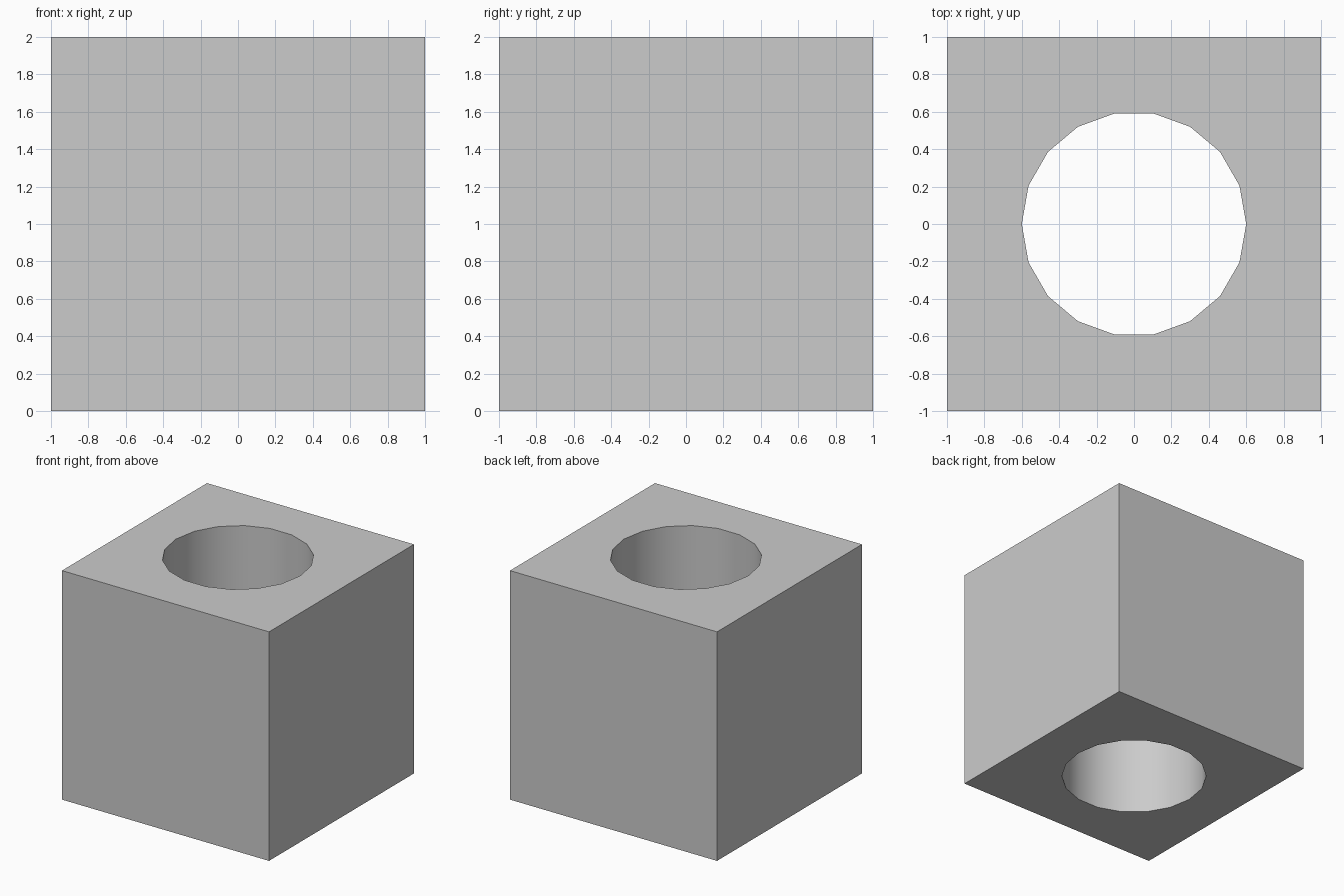
import bpy, bmesh
from math import cos, sin, tau, radians

if "Cube" in bpy.data.objects:
    bpy.data.objects.remove(bpy.data.objects["Cube"])

SIZE, HOLE_RADIUS, HOLE_SIDES = 2.0, 0.6, 18


def add_loop(bm, points):
    verts = [bm.verts.new((x, y, 0)) for x, y in points]
    return [bm.edges.new((a, b)) for a, b in zip(verts, verts[1:] + verts[:1])]


# Flat profile: square outline with a round hole
h = SIZE / 2
square = [(-h, -h), (h, -h), (h, h), (-h, h)]
hole = [(HOLE_RADIUS * cos(tau * i / HOLE_SIDES), HOLE_RADIUS * sin(tau * i / HOLE_SIDES))
        for i in range(HOLE_SIDES)]
bm = bmesh.new()
edges = add_loop(bm, square) + add_loop(bm, hole)
bmesh.ops.triangle_fill(bm, use_beauty=True, edges=edges, normal=(0, 0, 1))

# Extrude the profile upwards, keeping the bottom
result = bmesh.ops.extrude_face_region(bm, geom=bm.faces[:], use_keep_orig=True)
top = [g for g in result["geom"] if isinstance(g, bmesh.types.BMVert)]
bmesh.ops.translate(bm, verts=top, vec=(0, 0, SIZE))
bmesh.ops.recalc_face_normals(bm, faces=bm.faces[:])

mesh = bpy.data.meshes.new("block_with_hole")
bm.to_mesh(mesh)
bm.free()
block = bpy.data.objects.new("block_with_hole", mesh)
bpy.context.collection.objects.link(block)

# Smooth bore wall, sharp outer edges
bpy.context.view_layer.objects.active = block
block.select_set(True)
bpy.ops.object.shade_smooth_by_angle(angle=radians(30))
